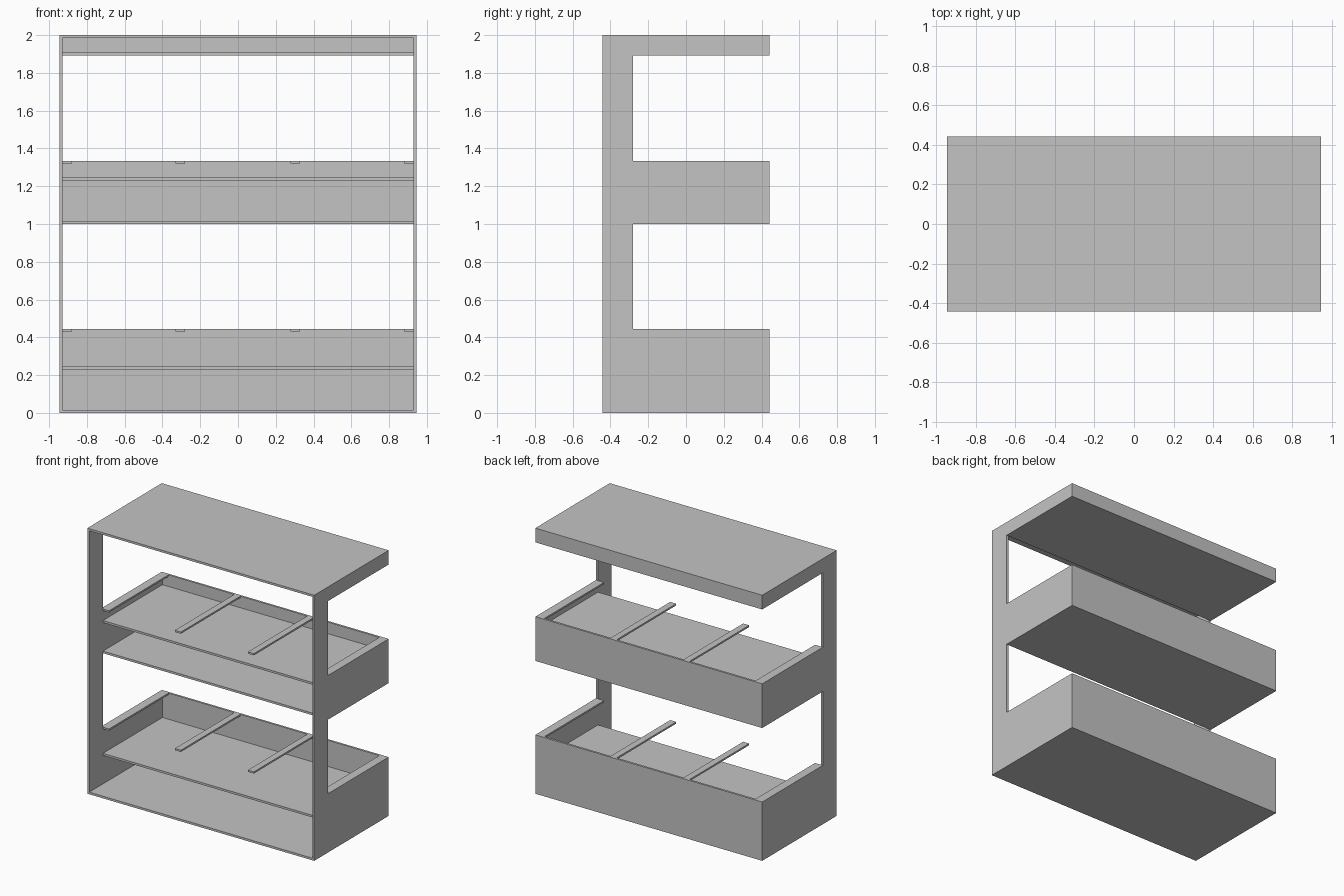
import bpy
import bmesh

cube = bpy.data.objects.get("Cube")
if cube:
    bpy.data.objects.remove(cube, do_unlink=True)

grey = bpy.data.materials.new("light_grey")
grey.use_nodes = True
colour = (0.55, 0.55, 0.55, 1)
grey.diffuse_color = colour
grey.node_tree.nodes["Principled BSDF"].inputs["Base Color"].default_value = colour

W, D, H = 0.945, 0.443, 2.0      # half width, half depth, height
T = 0.016                        # board thickness
IN = W - T                       # inner half width
POST = -0.28                     # rear edge of the front posts
TIERS = {"lower": (0, 0.443), "middle": (1.0, 1.333), "top": (1.893, H)}


def finish(name, bm):
    bmesh.ops.recalc_face_normals(bm, faces=bm.faces)
    mesh = bpy.data.meshes.new(name)
    bm.to_mesh(mesh)
    bm.free()
    mesh.materials.append(grey)
    obj = bpy.data.objects.new(name, mesh)
    bpy.context.collection.objects.link(obj)
    return obj


def board(name, x0, x1, y0, y1, z0, z1):
    bm = bmesh.new()
    bmesh.ops.create_cube(bm, size=1)
    for v in bm.verts:
        v.co = (x1 if v.co.x > 0 else x0,
                y1 if v.co.y > 0 else y0,
                z1 if v.co.z > 0 else z0)
    return finish(name, bm)


def side_panel(name, x0, x1):
    """E-shaped panel: a front post with three arms to the back."""
    outline = [(-D, H), (-D, 0)]
    for low, high in TIERS.values():
        if low > 0:
            outline.append((POST, low))
        outline += [(D, low), (D, high)]
        if high < H:
            outline.append((POST, high))
    bm = bmesh.new()
    face = bm.faces.new([bm.verts.new((x0, y, z)) for y, z in outline])
    ext = bmesh.ops.extrude_face_region(bm, geom=[face])
    moved = [v for v in ext["geom"] if isinstance(v, bmesh.types.BMVert)]
    bmesh.ops.translate(bm, verts=moved, vec=(x1 - x0, 0, 0))
    return finish(name, bm)


# Sides
side_panel("right_side", -W, -IN)
side_panel("left_side", IN, W)

# Outer floor and roof
board("base", -IN, IN, -D, D - T, 0, T)
board("roof", -IN, IN, -D, D - T, H - T, H)

# Back panels
for tier, (low, high) in TIERS.items():
    board(tier + "_back", -IN, IN, D - T, D, low, high)

# Floors under the two raised tiers
for tier in ("middle", "top"):
    low = TIERS[tier][0]
    board(tier + "_floor", -IN, IN, POST, D - T, low, low + T)

# Shelves and the slats level with the tier rims
for tier, shelf in (("lower", 0.23), ("middle", 1.23)):
    high = TIERS[tier][1]
    board(tier + "_shelf", -IN, IN, POST, D - T, shelf, shelf + T)
    for i, x in enumerate((-IN, -0.33, 0.278, IN - 0.05)):
        board(f"{tier}_slat_{i + 1}", x, x + 0.05, POST, D - T, high - 0.013, high)
